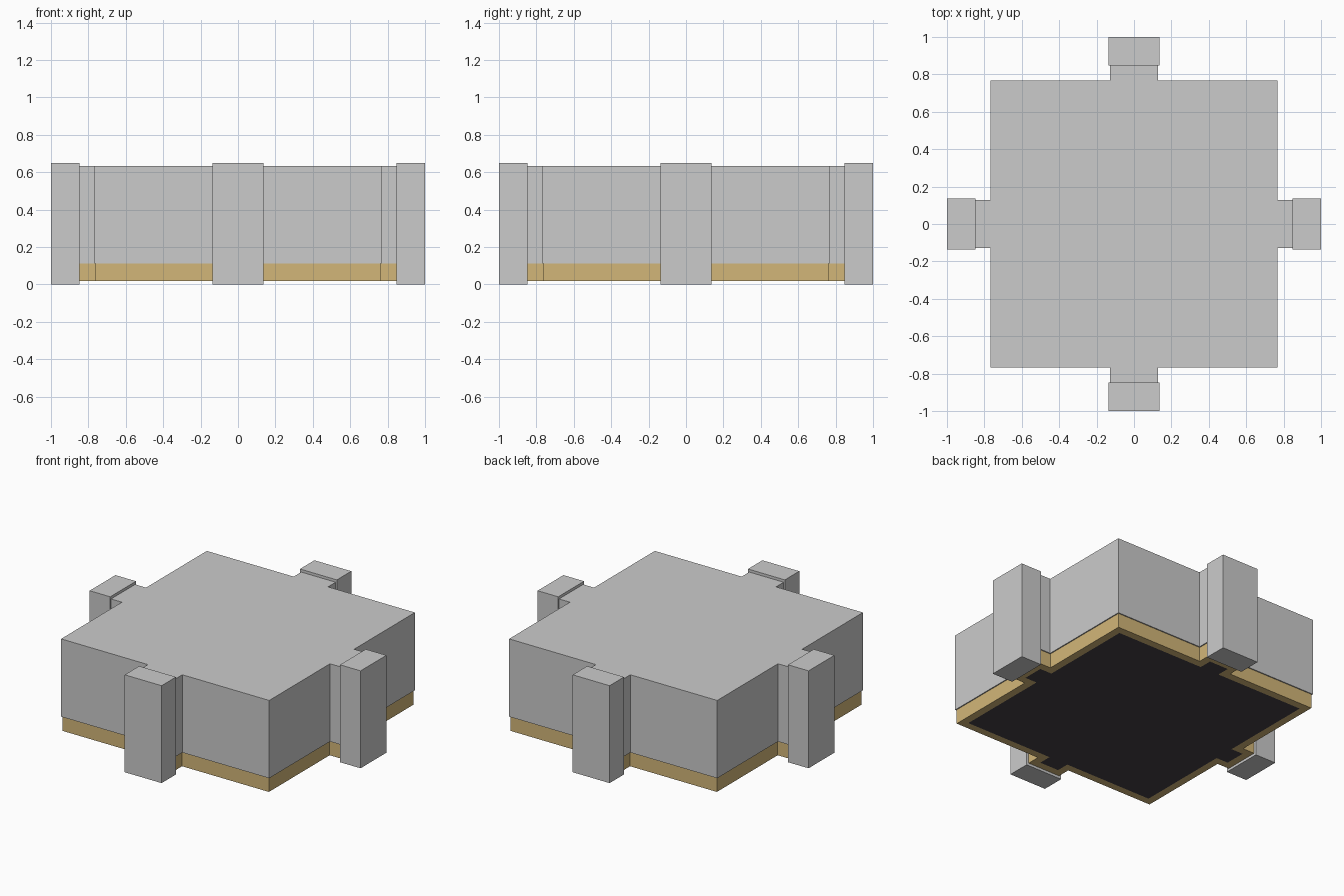
import bpy, bmesh
from math import pi
from mathutils import Matrix

if "Cube" in bpy.data.objects:
    bpy.data.objects.remove(bpy.data.objects["Cube"])


def material(name, color):
    m = bpy.data.materials.new(name)
    m.diffuse_color = (*color, 1)
    m.use_nodes = True
    m.node_tree.nodes["Principled BSDF"].inputs["Base Color"].default_value = m.diffuse_color
    return m


def finish(name, bm, mats=()):
    bmesh.ops.recalc_face_normals(bm, faces=bm.faces[:])
    me = bpy.data.meshes.new(name)
    bm.to_mesh(me)
    bm.free()
    for m in mats:
        me.materials.append(m)
    ob = bpy.data.objects.new(name, me)
    bpy.context.collection.objects.link(ob)
    return ob


def cross_outline(half, arm, reach):
    """Square with a short stub in the middle of each side."""
    side = [(half, -half), (half, -arm), (reach, -arm), (reach, arm), (half, arm)]
    pts = []
    for _ in range(4):
        pts += side
        side = [(-y, x) for x, y in side]
    return pts


def cross_prism(half, arm, reach, z0, z1):
    bm = bmesh.new()
    base = bm.faces.new([bm.verts.new((x, y, z0)) for x, y in cross_outline(half, arm, reach)])
    ext = bmesh.ops.extrude_face_region(bm, geom=[base], use_keep_orig=True)
    top = [v for v in ext["geom"] if isinstance(v, bmesh.types.BMVert)]
    bmesh.ops.translate(bm, verts=top, vec=(0, 0, z1 - z0))
    bmesh.ops.recalc_face_normals(bm, faces=bm.faces[:])
    return bm


gold = material("gold_trim", (0.65, 0.47, 0.19))
dark = material("dark_floor", (0.06, 0.053, 0.06))

# Main block with stubs reaching the posts
finish("main_block", cross_prism(0.768, 0.127, 0.848, 0.113, 0.632))

# Gold plinth; its underside is inset with a dark panel
bm = cross_prism(0.761, 0.12, 0.848, 0.017, 0.113)
under = min(bm.faces, key=lambda f: f.calc_center_median().z)
bmesh.ops.inset_region(bm, faces=[under], thickness=0.05, use_even_offset=True)
bm.normal_update()
panel = max((f for f in bm.faces if f.normal.z < -0.9), key=lambda f: f.calc_area())
panel.material_index = 1
finish("plinth", bm, (gold, dark))

# One post in the middle of each side
for i, side in enumerate(("right", "back", "left", "front")):
    bm = bmesh.new()
    bmesh.ops.create_cube(bm, size=1, matrix=Matrix.Rotation(i * pi / 2, 4, "Z")
                          @ Matrix.Translation((0.924, 0, 0.325))
                          @ Matrix.Diagonal((0.152, 0.272, 0.65, 1)))
    finish(side + "_post", bm)
